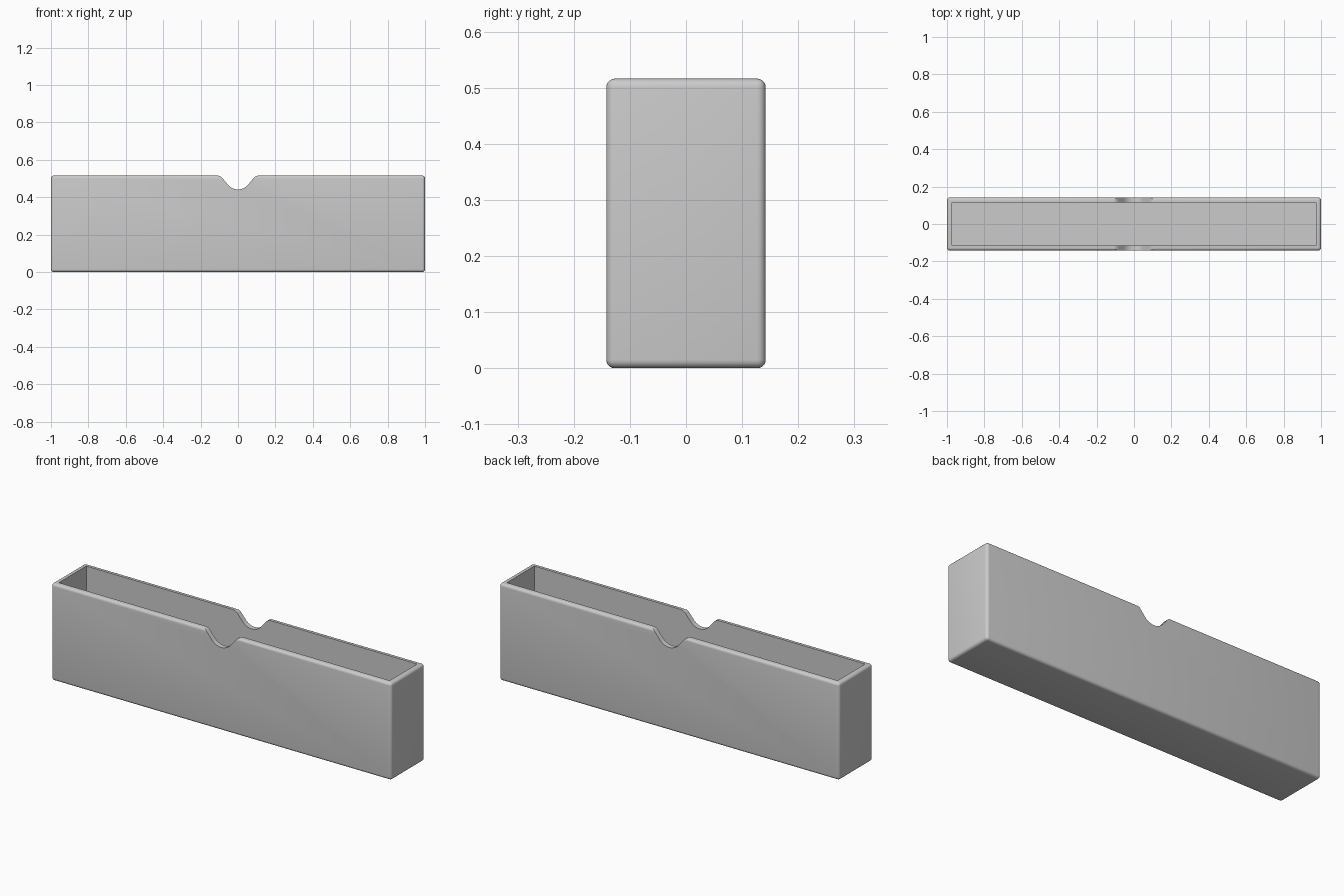
import bpy, bmesh, math
from math import sin, cos, radians

if "Cube" in bpy.data.objects:
    bpy.data.objects.remove(bpy.data.objects["Cube"])

LENGTH, DEPTH, HEIGHT = 2.0, 0.284, 0.516
WALL, ROUND = 0.027, 0.015

grey = bpy.data.materials.new("plain grey")
grey.use_nodes = True
colour = (0.6, 0.6, 0.6, 1)
grey.diffuse_color = colour
grey.node_tree.nodes["Principled BSDF"].inputs["Base Color"].default_value = colour


def add_object(name, bm):
    bmesh.ops.recalc_face_normals(bm, faces=bm.faces)
    mesh = bpy.data.meshes.new(name)
    bm.to_mesh(mesh)
    bm.free()
    obj = bpy.data.objects.new(name, mesh)
    bpy.context.collection.objects.link(obj)
    mesh.materials.append(grey)
    return obj


def box(name, size, bottom):
    bm = bmesh.new()
    bmesh.ops.create_cube(bm, size=1)
    bmesh.ops.scale(bm, vec=size, verts=bm.verts)
    bmesh.ops.translate(bm, vec=(0, 0, bottom + size[2] / 2), verts=bm.verts)
    return add_object(name, bm)


def finger_notch(low, r, lip, angle, steps=10):
    """Scoop with a round bottom, straight flanks and rounded lips."""
    a = radians(angle)
    arc = [a * i / steps for i in range(steps + 1)]
    half = [(r * sin(t), low + r * (1 - cos(t))) for t in arc]
    run = (HEIGHT - lip * (1 - cos(a)) - half[-1][1]) / math.tan(a)
    edge = half[-1][0] + run + lip * sin(a)
    half += [(edge - lip * sin(t), HEIGHT - lip * (1 - cos(t))) for t in reversed(arc)]
    half.append((edge, HEIGHT + WALL))
    outline = [(-x, z) for x, z in reversed(half[1:])] + half
    bm = bmesh.new()
    face = bm.faces.new([bm.verts.new((x, -DEPTH, z)) for x, z in outline])
    swept = bmesh.ops.extrude_face_region(bm, geom=[face])["geom"]
    bmesh.ops.translate(bm, vec=(0, 2 * DEPTH, 0),
                        verts=[v for v in swept if isinstance(v, bmesh.types.BMVert)])
    return add_object("notch_cutter", bm)


# Rounded outer block
tray = box("open_tray", (LENGTH, DEPTH, HEIGHT), 0)
bevel = tray.modifiers.new("rounded_edges", 'BEVEL')
bevel.width, bevel.segments = ROUND, 5

# Hollow inside and finger notches in both long walls
cutters = [box("cavity_cutter", (LENGTH - 2 * WALL, DEPTH - 2 * WALL, HEIGHT), WALL),
           finger_notch(low=0.442, r=0.07, lip=0.04, angle=50)]
for cutter in cutters:
    cutter.hide_render = True
    cut = tray.modifiers.new(cutter.name, 'BOOLEAN')
    cut.operation, cut.solver, cut.object = 'DIFFERENCE', 'EXACT', cutter

# Bake the cuts, drop the cutters, and smooth the rounded edges
bpy.ops.object.select_all(action='DESELECT')
tray.select_set(True)
bpy.context.view_layer.objects.active = tray
for name in [m.name for m in tray.modifiers]:
    bpy.ops.object.modifier_apply(modifier=name)
for cutter in cutters:
    bpy.data.objects.remove(cutter)
bpy.ops.object.shade_smooth_by_angle(angle=radians(30))
